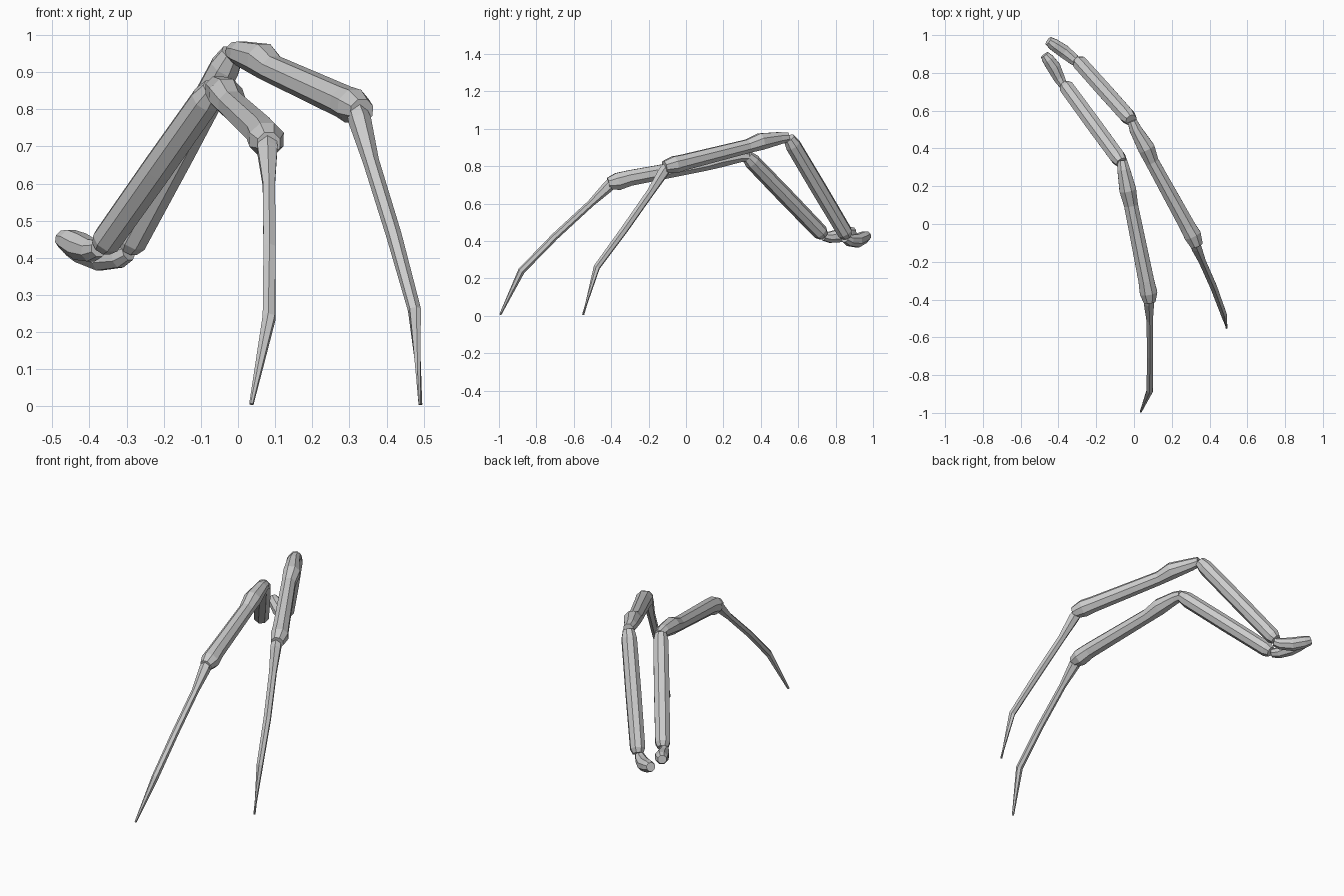
import bpy, bmesh, math
from mathutils import Vector


def loft(name, rings, sides):
    """Low-poly tube through (x, y, z, radius) rings, capped at both ends."""
    pts = [Vector(r[:3]) for r in rings]
    bm = bmesh.new()
    loops = []
    for i, p in enumerate(pts):
        tangent = (pts[min(i + 1, len(pts) - 1)] - pts[max(i - 1, 0)]).normalized()
        u = tangent.cross(Vector((0.9, 0.43, 0))).normalized() if abs(tangent.z) > 0.95 \
            else tangent.cross(Vector((0, 0, 1))).normalized()
        if i and u.dot(prev) < 0:
            u = -u
        prev = u
        v = tangent.cross(u)
        loop = []
        for k in range(sides):
            a = 2 * math.pi * (k + 0.5) / sides
            loop.append(bm.verts.new(p + rings[i][3] * (u * math.cos(a) + v * math.sin(a))))
        loops.append(loop)
    for a, b in zip(loops, loops[1:]):
        for k in range(sides):
            n = (k + 1) % sides
            bm.faces.new((a[k], a[n], b[n], b[k]))
    bm.faces.new(loops[0])
    bm.faces.new(loops[-1])
    bmesh.ops.recalc_face_normals(bm, faces=bm.faces)
    me = bpy.data.meshes.new(name)
    bm.to_mesh(me)
    bm.free()
    ob = bpy.data.objects.new(name, me)
    bpy.context.collection.objects.link(ob)


def along(a, b, stations):
    """Rings on the straight line a-b from (fraction, radius) pairs."""
    a, b = Vector(a), Vector(b)
    return [(*a.lerp(b, t), r) for t, r in stations]


THIGH = [(0, 0.030), (0.04, 0.042), (0.5, 0.044), (0.93, 0.043), (1, 0.032)]

# Leg whose foot reaches furthest forward
loft("front_leg_hip", [(-.375, .735, .425, .024), (-.395, .77, .42, .032),
                       (-.425, .83, .43, .039), (-.455, .872, .445, .034),
                       (-.474, .896, .451, .024)], 8)
loft("front_leg_thigh", along((-.365, .735, .43), (-.065, .325, .855), THIGH), 8)
loft("front_leg_shin", [(-.062, .335, .853, .028), (-.055, .29, .855, .036),
                        (-.033, .18, .838, .048), (-.016, .10, .812, .040),
                        (.065, -.30, .737, .045), (.077, -.365, .718, .050),
                        (.083, -.415, .708, .033)], 8)
loft("front_leg_foot", [(.079, -.385, .725, .026), (.079, -.415, .692, .031),
                        (.083, -.51, .60, .019), (.085, -.70, .425, .019),
                        (.084, -.88, .24, .019), (.036, -.993, .006, .006)], 6)

# Leg set further back
loft("rear_leg_hip", [(-.295, .85, .415, .024), (-.32, .872, .403, .032),
                      (-.37, .913, .401, .038), (-.425, .95, .419, .034),
                      (-.453, .97, .43, .025)], 8)
loft("rear_leg_thigh", along((-.295, .862, .425), (-.015, .55, .95), THIGH), 8)
loft("rear_leg_shin", [(-.01, .545, .955, .027), (.008, .50, .95, .035),
                       (.066, .40, .932, .048), (.095, .33, .907, .039),
                       (.285, -.015, .82, .045), (.31, -.06, .808, .049),
                       (.333, -.115, .795, .035)], 8)
loft("rear_leg_foot", [(.315, -.09, .81, .026), (.328, -.12, .77, .031),
                       (.358, -.19, .66, .022), (.42, -.33, .46, .021),
                       (.475, -.477, .26, .018), (.491, -.55, .005, .006)], 6)
